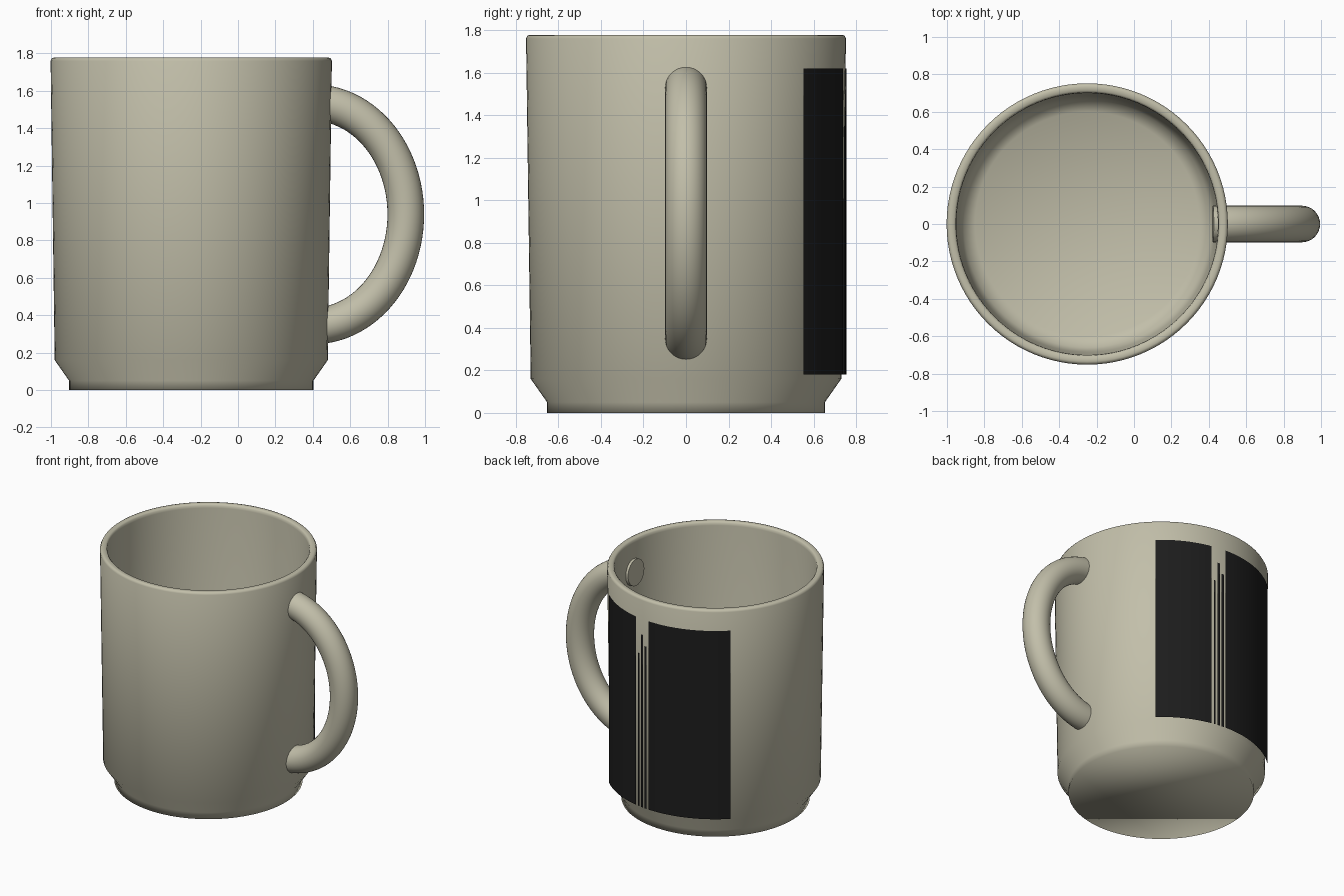
import bpy, bmesh, math
from mathutils import Vector

if "Cube" in bpy.data.objects:
    bpy.data.objects.remove(bpy.data.objects["Cube"])

CX = -0.25      # axis of the mug body
SEG = 96


def material(name, rgb):
    m = bpy.data.materials.new(name)
    m.diffuse_color = (*rgb, 1)
    m.use_nodes = True
    m.node_tree.nodes["Principled BSDF"].inputs["Base Color"].default_value = m.diffuse_color
    return m


clay = material("warm_beige", (0.54, 0.52, 0.40))
black = material("black", (0.012, 0.012, 0.012))


def finish(name, bm, mat, smooth=True):
    me = bpy.data.meshes.new(name)
    bm.to_mesh(me)
    bm.free()
    me.materials.append(mat)
    for p in me.polygons:
        p.use_smooth = smooth
    ob = bpy.data.objects.new(name, me)
    bpy.context.collection.objects.link(ob)
    return ob


def skin(bm, rings):
    """Join consecutive closed rings of vertices with quads."""
    for a, b in zip(rings, rings[1:]):
        n = len(a)
        for i in range(n):
            j = (i + 1) % n
            bm.faces.new((a[i], a[j], b[j], b[i]))


# Mug body: outer wall with stepped foot, rounded rim, inner wall
profile = [(0.653, 0), (0.653, 0.05), (0.73, 0.16), (0.752, 1.76), (0.745, 1.774),
           (0.735, 1.777), (0.712, 1.777), (0.703, 1.768), (0.70, 1.75),
           (0.685, 0.2), (0.66, 0.12), (0.60, 0.08)]
bm = bmesh.new()
rings = []
for r, z in profile:
    rings.append([bm.verts.new((CX + r * math.cos(t), r * math.sin(t), z))
                  for t in (2 * math.pi * i / SEG for i in range(SEG))])
skin(bm, rings)
bm.faces.new(rings[0][::-1])    # underside
bm.faces.new(rings[-1])         # inner floor
bmesh.ops.recalc_face_normals(bm, faces=bm.faces)
finish("mug_body", bm, clay)

# Handle: round tube swept along half an ellipse, ends poking through the wall
HX, HZ, RX, RZ, TUBE = 0.40, 0.94, 0.497, 0.597, 0.098
bm = bmesh.new()
rings = []
STEPS, SIDES = 48, 32
limit = math.radians(87.5)
for s in range(STEPS + 1):
    t = limit - 2 * limit * s / STEPS
    centre = Vector((HX + RX * math.cos(t), 0, HZ + RZ * math.sin(t)))
    normal = Vector((RZ * math.cos(t), 0, RX * math.sin(t))).normalized()
    side = Vector((0, 1, 0))
    rings.append([bm.verts.new(centre + TUBE * (normal * math.cos(a) + side * math.sin(a)))
                  for a in (2 * math.pi * i / SIDES for i in range(SIDES))])
skin(bm, rings)
bm.faces.new(rings[0][::-1])
bm.faces.new(rings[-1])
bmesh.ops.recalc_face_normals(bm, faces=bm.faces)
handle = finish("handle", bm, clay)
bpy.context.view_layer.objects.active = handle
handle.select_set(True)
bpy.ops.object.shade_smooth_by_angle(angle=math.radians(40))


# Black wrap panel on the back: curved sheets, angles measured from +y towards +x
def wrap(bm, a0, a1, z0, z1, r=0.7545):
    n = max(1, round((a1 - a0) / 2))
    cols = []
    for i in range(n + 1):
        a = math.radians(a0 + (a1 - a0) * i / n)
        x, y = CX + r * math.sin(a), r * math.cos(a)
        cols.append((bm.verts.new((x, y, z0)), bm.verts.new((x, y, z1))))
    for (b0, t0), (b1, t1) in zip(cols, cols[1:]):
        bm.faces.new((b1, b0, t0, t1))


bm = bmesh.new()
wrap(bm, -43, 3, 0.18, 1.62)
wrap(bm, 12, 43, 0.18, 1.62)
# thin stripes inside the gap
for a0, a1, top in ((4.2, 5.6, 1.42), (6.8, 8.2, 1.5), (9.4, 10.6, 1.35)):
    wrap(bm, a0, a1, 0.18, top)
finish("back_panel", bm, black)
